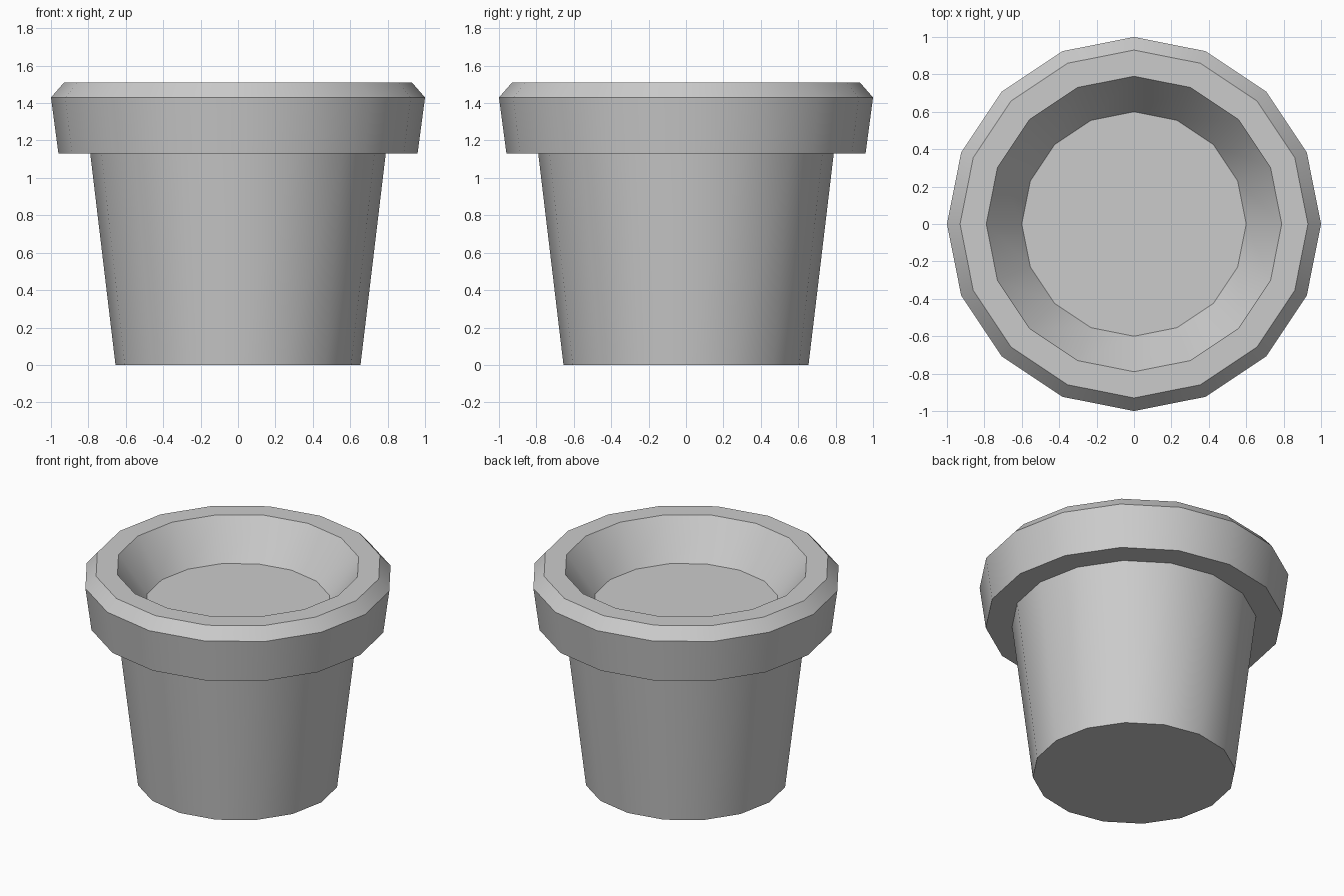
import bpy, bmesh, math

if "Cube" in bpy.data.objects:
    bpy.data.objects.remove(bpy.data.objects["Cube"])

SIDES = 16
# (radius, height) from the base, up over the rim and down to the soil
PROFILE = [(0.655, 0), (0.79, 1.13), (0.96, 1.13), (1.0, 1.43),
           (0.93, 1.51), (0.79, 1.51), (0.60, 1.25)]

# Flower pot: rings of the profile joined by quads
bm = bmesh.new()
rings = []
for r, z in PROFILE:
    angles = [2 * math.pi * i / SIDES for i in range(SIDES)]
    rings.append([bm.verts.new((r * math.cos(a), r * math.sin(a), z)) for a in angles])
for low, high in zip(rings, rings[1:]):
    for i in range(SIDES):
        j = (i + 1) % SIDES
        bm.faces.new((low[i], low[j], high[j], high[i]))

# Flat underside and inner floor
bm.faces.new(rings[0][::-1])
bm.faces.new(rings[-1])
bmesh.ops.recalc_face_normals(bm, faces=bm.faces)

mesh = bpy.data.meshes.new("flower_pot")
bm.to_mesh(mesh)
bm.free()
pot = bpy.data.objects.new("flower_pot", mesh)
bpy.context.collection.objects.link(pot)

# Smooth around the walls, sharp at the rim and base
bpy.context.view_layer.objects.active = pot
pot.select_set(True)
bpy.ops.object.shade_smooth_by_angle(angle=math.radians(30))
